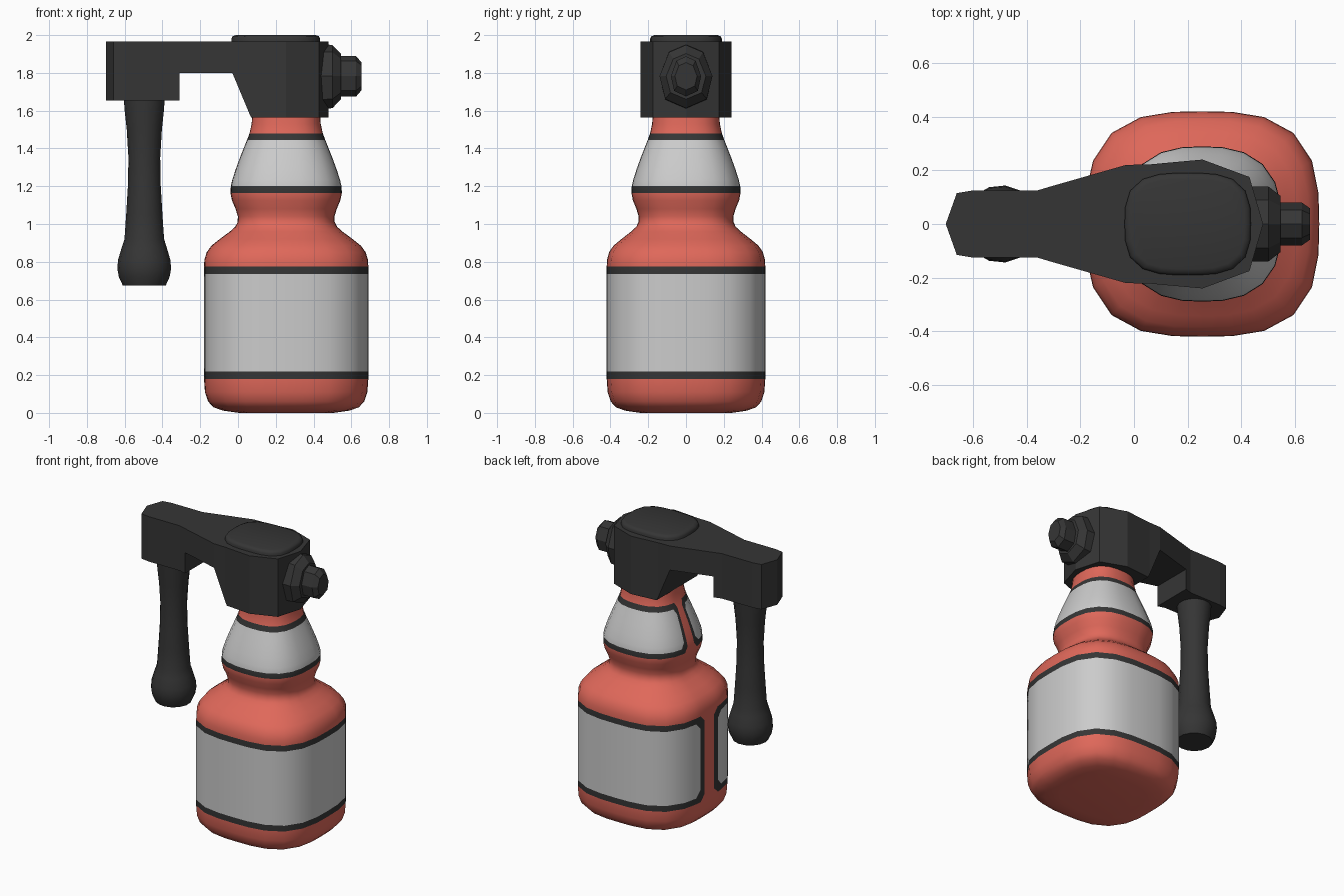
import bpy, bmesh, math

if "Cube" in bpy.data.objects:
    bpy.data.objects.remove(bpy.data.objects["Cube"])


def material(name, rgb):
    m = bpy.data.materials.new(name)
    m.diffuse_color = (*rgb, 1)
    m.use_nodes = True
    m.node_tree.nodes["Principled BSDF"].inputs["Base Color"].default_value = m.diffuse_color
    return m


RED = material("red plastic", (0.74, 0.138, 0.102))
GREY = material("label grey", (0.6, 0.6, 0.6))
DARK = material("dark plastic", (0.036, 0.036, 0.036))


def finish(name, bm, mats, smooth=None):
    bmesh.ops.recalc_face_normals(bm, faces=bm.faces)
    me = bpy.data.meshes.new(name)
    bm.to_mesh(me)
    bm.free()
    for m in mats:
        me.materials.append(m)
    ob = bpy.data.objects.new(name, me)
    bpy.context.collection.objects.link(ob)
    if smooth:
        bpy.ops.object.select_all(action='DESELECT')
        ob.select_set(True)
        bpy.context.view_layer.objects.active = ob
        bpy.ops.object.shade_smooth_by_angle(angle=math.radians(smooth))
    return ob


def loft(name, rings, smooth=None):
    """Skin a row of equal-sized rings and cap both ends."""
    bm = bmesh.new()
    vs = [[bm.verts.new(p) for p in r] for r in rings]
    n = len(vs[0])
    for a, b in zip(vs, vs[1:]):
        for i in range(n):
            j = (i + 1) % n
            bm.faces.new((a[i], a[j], b[j], b[i]))
    bm.faces.new(vs[0])
    bm.faces.new(vs[-1])
    return finish(name, bm, [DARK], smooth)


def oval(cx, z, a, b, power, angles):
    """Rounded-square ring; angles in degrees measured from -x."""
    pts = []
    for d in angles:
        c, s = -math.cos(math.radians(d)), math.sin(math.radians(d))
        r = (abs(c / a) ** power + abs(s / b) ** power) ** (-1 / power)
        pts.append((cx + r * c, r * s, z))
    return pts


# Bottle: lofted rounded squares, labels wrap round and stop at a rear seam
GAP, EDGE, CORNER = 7, 12.3, 17.6
half = [GAP, EDGE, CORNER] + list(range(30, 180, 15))
angles = [0] + half + [180] + [360 - d for d in reversed(half)]
profile = [(0, .25), (.012, .335), (.03, .385), (.06, .413), (.11, .43),
           (.18, .435), (.22, .435), (.265, .435), (.69, .435), (.735, .435),
           (.775, .435), (.81, .433), (.85, .421), (.885, .396), (.92, .352),
           (.96, .298), (.985, .27), (1.01, .257), (1.04, .256), (1.08, .268),
           (1.125, .287), (1.165, .295), (1.2, .293), (1.235, .285), (1.29, .267),
           (1.35, .245), (1.41, .221), (1.445, .207), (1.48, .194), (1.53, .183),
           (1.6, .178)]
labels = [(.18, .22, .735, .775), (1.165, 1.2, 1.445, 1.48)]

bm = bmesh.new()
rows = []
for z, a in profile:
    t = min(max((z - .8) / .25, 0), 1)
    ring = oval(.255, z, a, a * (.965 + .015 * t), 3 - .4 * t, angles)
    rows.append([bm.verts.new(p) for p in ring])


def paint(verts, index):
    bm.faces.new(verts).material_index = index


for r in range(len(rows) - 1):
    z0, z1 = profile[r][0], profile[r + 1][0]
    zm = (z0 + z1) / 2
    label = next((l for l in labels if l[0] < zm < l[3]), None)
    for i in range(len(angles)):
        j = (i + 1) % len(angles)
        quad = [rows[r][i], rows[r][j], rows[r + 1][j], rows[r + 1][i]]
        mid = (angles[i] + (angles[j] or 360)) / 2
        d = min(mid, 360 - mid)
        if not label or d < GAP:
            paint(quad, 0)
            continue
        lo, ilo, ihi, hi = label
        inside = ilo < zm < ihi
        # chamfered corners of the border and of the label inside it
        outer = d < EDGE and not inside
        inner = EDGE < d < CORNER and inside and (z0 == ilo or z1 == ihi)
        if outer or inner:
            low = zm < (lo + hi) / 2
            k = (0 if mid < 180 else 1) if low else (3 if mid < 180 else 2)
            q = quad[k:] + quad[:k]
            paint((q[3], q[0], q[1]), 0 if outer else 2)
            paint((q[1], q[2], q[3]), 2 if outer else 1)
        else:
            paint(quad, 1 if inside and d > EDGE else 2)
paint(rows[0], 0)
paint(rows[-1], 0)
finish("bottle", bm, [RED, GREY, DARK], 50)

# Spray head: flat-sided sections along x as (x, half width, underside height)
sections = [(-.7, .003, 1.655), (-.66, .115, 1.655), (-.6, .125, 1.655),
            (-.36, .125, 1.655), (-.31, .14, 1.655), (-.31, .14, 1.8),
            (-.03, .22, 1.8), (.06, .222, 1.585), (.07, .223, 1.565),
            (.255, .24, 1.565), (.43, .175, 1.565), (.48, .003, 1.565)]
loft("spray_head", [[(x, -w, zb), (x, w, zb), (x, w, 1.967), (x, -w, 1.967)]
                    for x, w, zb in sections])

# Rounded cap plate on top of the head
plate = [(1.95, .235, .19), (1.982, .235, .19), (1.994, .228, .183), (2, .212, .167)]
loft("top_cap", [oval(.2, z, a, b, 3.2, range(0, 360, 15)) for z, a, b in plate], 50)

# Nozzle: faceted flange and knob along x as (x, width scale, height scale)
outline = [(0, .17), (.09, .13), (.14, 0), (.11, -.125),
           (0, -.175), (-.11, -.125), (-.14, 0), (-.09, .13)]
steps = [(.42, 1, 1), (.5, 1, .97), (.545, .75, .7), (.545, .57, .62),
         (.625, .57, .62), (.655, .42, .42)]
loft("nozzle", [[(x, y * sy, 1.783 + z * sz) for y, z in outline]
                for x, sy, sz in steps])

# Hanging trigger handle with a bulb at its lower end
grip = [(.675, .115), (.72, .136), (.765, .144), (.81, .14), (.87, .122), (.92, .106),
        (1.05, .097), (1.2, .088), (1.35, .085), (1.5, .094), (1.6, .105), (1.67, .11)]
loft("trigger_handle", [oval(-.495, z, r, r, 2, range(0, 360, 24)) for z, r in grip], 50)
